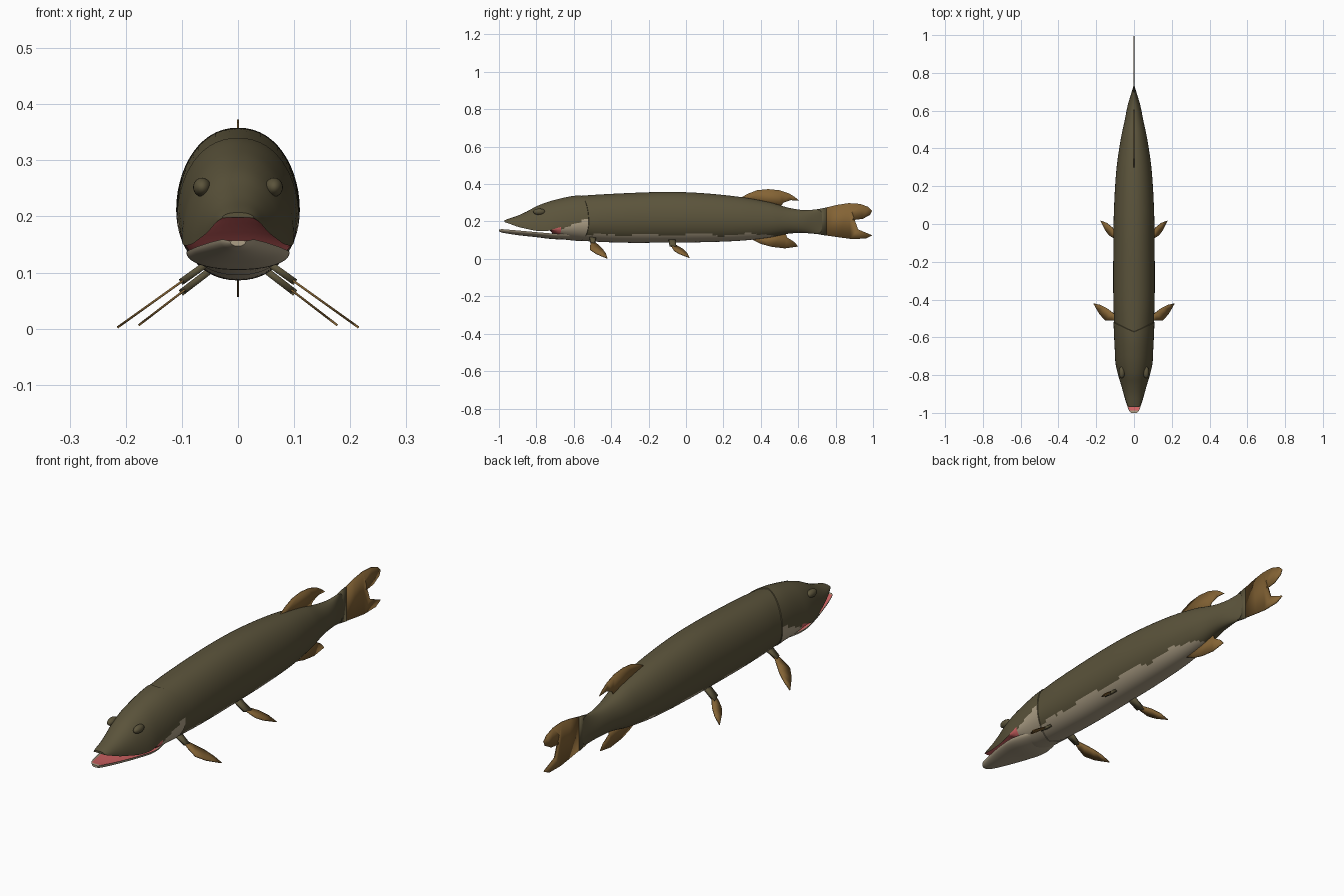
import bpy, bmesh, math
from mathutils import Vector

if "Cube" in bpy.data.objects:
    bpy.data.objects.remove(bpy.data.objects["Cube"])


def material(name, rgb):
    m = bpy.data.materials.new(name)
    m.diffuse_color = (*rgb, 1)
    m.use_nodes = True
    m.node_tree.nodes["Principled BSDF"].inputs["Base Color"].default_value = m.diffuse_color
    return m


OLIVE = material("olive skin", (0.105, 0.088, 0.044))
CREAM = material("cream belly", (0.42, 0.35, 0.24))
PINK = material("pink mouth", (0.66, 0.13, 0.13))
BROWN = material("brown fin", (0.23, 0.125, 0.035))


def finish(name, bm, mats, angle=40):
    bmesh.ops.recalc_face_normals(bm, faces=bm.faces)
    me = bpy.data.meshes.new(name)
    bm.to_mesh(me)
    bm.free()
    ob = bpy.data.objects.new(name, me)
    bpy.context.collection.objects.link(ob)
    for m in mats:
        me.materials.append(m)
    bpy.ops.object.select_all(action='DESELECT')
    bpy.context.view_layer.objects.active = ob
    ob.select_set(True)
    bpy.ops.object.shade_smooth_by_angle(angle=math.radians(angle))
    return ob


def sample(rows, y):
    """Smooth (Hermite) interpolation of a table of sections along y."""
    i = 0
    while i < len(rows) - 2 and y > rows[i + 1][0]:
        i += 1
    a, b = rows[i], rows[i + 1]
    p, q = rows[max(i - 1, 0)], rows[min(i + 2, len(rows) - 1)]
    h = b[0] - a[0]
    t = (y - a[0]) / h
    out = []
    for k in range(1, len(a)):
        m0 = (b[k] - p[k]) / (b[0] - p[0]) * h
        m1 = (q[k] - a[k]) / (q[0] - a[0]) * h
        out.append((2*t**3 - 3*t*t + 1) * a[k] + (t**3 - 2*t*t + t) * m0
                   + (3*t*t - 2*t**3) * b[k] + (t**3 - t*t) * m1)
    return out


def loft(name, rows, ys, n, mats, rule, warp=lambda y, c: (y, 1.0)):
    """Rings with separate upper and lower heights; a negative height hollows the side."""
    bm = bmesh.new()
    rings = []
    for y in ys:
        w, zt, zc, zb = sample(rows, y)
        ring = []
        for j in range(n):
            a = 2 * math.pi * j / n
            c, s = math.cos(a), math.sin(a)
            yy, k = warp(y, c)
            x = w * k * math.copysign(abs(c) ** 0.92, c)
            z = zc + k * ((zt - zc) * s if s > 0 else (zc - zb) * s)
            ring.append(bm.verts.new((x, yy, z)))
        rings.append(ring)
    for i in range(len(rings) - 1):
        for j in range(n):
            k = (j + 1) % n
            f = bm.faces.new((rings[i][j], rings[i][k], rings[i+1][k], rings[i+1][j]))
            f.material_index = rule((ys[i] + ys[i+1]) / 2, (j + 0.5) / n, f.calc_center_median())
    bm.faces.new(rings[0])
    bm.faces.new(rings[-1])
    return finish(name, bm, mats)


# Body with upper jaw: y, half width, top, widest height, bottom
SEAM = -0.57
body_rows = [
    (-.970, .028, .207, .197, .198), (-.950, .038, .214, .190, .196),
    (-.900, .054, .231, .172, .190), (-.850, .069, .254, .160, .184),
    (-.800, .084, .281, .150, .176), (-.740, .098, .304, .150, .160),
    (-.690, .101, .318, .168, .115), (-.600, .105, .334, .195, .100),
    (-.350, .110, .350, .210, .087), (-.100, .109, .358, .213, .087),
    (.080, .106, .352, .213, .089), (.290, .093, .331, .208, .097),
    (.450, .070, .302, .203, .115), (.550, .049, .273, .200, .135),
    (.630, .033, .261, .198, .138), (.690, .015, .264, .198, .134),
    (.730, .003, .270, .200, .131),
]


def gill_warp(y, c):
    # Gill cover: swells toward the seam, then steps down; seam sweeps back on the sides
    k = 1 + 0.025 * max(0, min(1, (y + .70) / .12)) if y < SEAM else 1
    return y + .05 * abs(c) * math.exp(-((y + .57) / .1) ** 2), k


def body_rule(y, t, p):
    if y < -.68:
        return 2 if t > 0.5 else 0
    if y < SEAM:
        return 1 if p.z < .14 + .075 * max(0, min(1, (p.y + .70) / .17)) else 0
    limit = .129 + .006 * math.sin(23 * y) + .003 * math.sin(61 * y)
    return 1 if p.z < limit and y < .55 else 0


ys = [-.97 + 1.7 * i / 130 for i in range(131)]
ys = sorted([y for y in ys if abs(y - SEAM) > .005] + [SEAM - .001, SEAM + .001])
loft("body", body_rows, ys, 56, [OLIVE, CREAM, PINK], body_rule, gill_warp)

# Lower jaw with pink mouth floor
jaw_rows = [
    (-1.0, .014, .157, .156, .147), (-.990, .025, .157, .159, .142),
    (-.960, .037, .150, .157, .136), (-.900, .055, .141, .152, .127),
    (-.800, .080, .131, .143, .116), (-.700, .092, .125, .135, .105),
    (-.600, .070, .140, .130, .108), (-.500, .050, .150, .140, .118),
]
loft("lower_jaw", jaw_rows, [-1 + .5 * i / 40 for i in range(41)], 40, [CREAM, PINK],
     lambda y, t, p: 1 if .07 < t < .43 and y > -.985 else 0)

# Eye bumps
for sx in (-1, 1):
    bm = bmesh.new()
    bmesh.ops.create_uvsphere(bm, u_segments=20, v_segments=12, radius=1)
    for v in bm.verts:
        v.co = Vector((sx * .064 + v.co.x * .016, -.785 + v.co.y * .032, .252 + v.co.z * .017))
    finish("eye_bump", bm, [OLIVE])


def fin(name, pts, mat, thick=.004):
    """Thin plate from a flat outline."""
    bm = bmesh.new()
    bm.faces.new([bm.verts.new(p) for p in pts])
    bmesh.ops.triangulate(bm, faces=bm.faces)
    ob = finish(name, bm, [mat], 30)
    mod = ob.modifiers.new("thickness", 'SOLIDIFY')
    mod.thickness = thick
    mod.offset = 0


def upright(name, pts, mat, thick=.004):
    fin(name, [(0, y, z) for y, z in pts], mat, thick)


# Tail, dorsal and anal fins
upright("tail_base", [(.70, .265), (.752, .275), (.752, .124), (.70, .133)], OLIVE, .007)
upright("tail_fin", [(.75, .275), (.81, .289), (.87, .298), (.93, .294), (.975, .278), (.995, .258),
                     (.985, .236), (.945, .214), (.89, .207), (.835, .203), (.85, .180), (.92, .158),
                     (.995, .126), (.96, .108), (.88, .107), (.82, .115), (.75, .125)], BROWN)
upright("dorsal_fin", [(.29, .325), (.33, .348), (.38, .367), (.44, .373), (.50, .367), (.55, .350),
                       (.58, .332), (.606, .311), (.56, .314), (.52, .300), (.50, .27), (.30, .30)], BROWN)
upright("anal_fin", [(.35, .105), (.40, .080), (.46, .064), (.53, .056), (.60, .066), (.58, .090),
                     (.54, .115), (.53, .145), (.38, .13)], BROWN)

# Paired fins slope outward and down; z follows x along the slope
pectoral = [(.085, -.505), (.115, -.512), (.15, -.512), (.18, -.48), (.198, -.45), (.215, -.42),
            (.18, -.428), (.145, -.445), (.115, -.468), (.09, -.488)]
pelvic = [(.08, -.082), (.105, -.075), (.13, -.062), (.15, -.036), (.177, .018),
          (.145, .006), (.115, -.018), (.09, -.052)]
for name, pts, x0, z0, x1, z1 in (("pectoral", pectoral, .075, .102, .215, .002),
                                  ("pelvic", pelvic, .065, .092, .177, .006)):
    def slope(x):
        return z0 + (z1 - z0) * (x - x0) / (x1 - x0)
    yb = pts[0][1]
    stub = [(x0 - .025, yb - .012), (pts[0][0] + .012, yb - .006),
            (pts[-1][0] + .012, pts[-1][1]), (x0 - .025, yb + .025)]
    for sx in (-1, 1):
        fin(name + "_fin", [(sx * x, y, slope(x)) for x, y in pts], BROWN)
        fin(name + "_fin_base", [(sx * x, y, slope(x)) for x, y in stub], OLIVE, .012)
